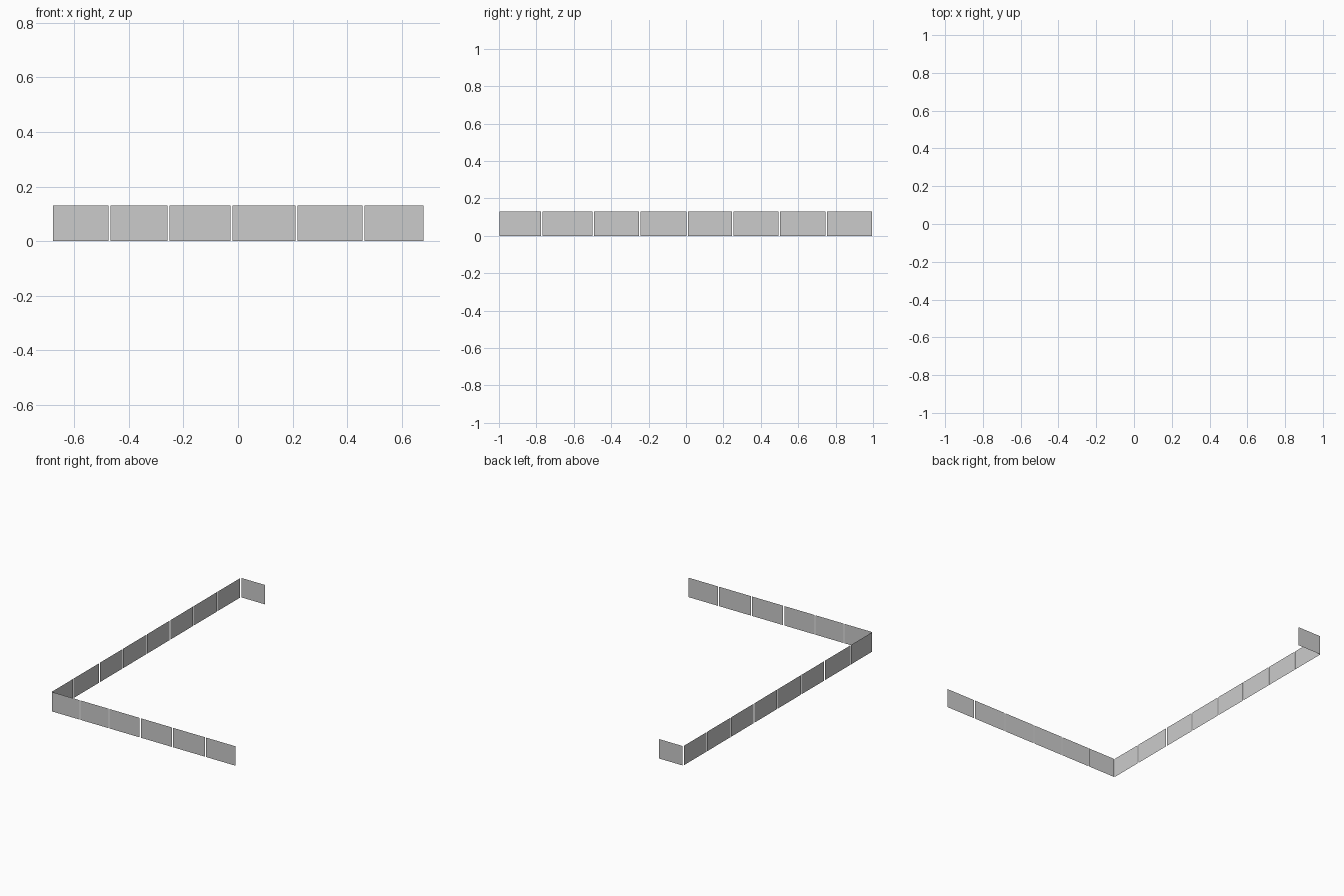
import bpy

if "Cube" in bpy.data.objects:
    bpy.data.objects.remove(bpy.data.objects["Cube"])

H = 0.13            # panel height
X, Y = 0.68, 1.0    # half extents of the enclosure


def panel(name, a, b):
    """Thin upright sheet between two ground points."""
    me = bpy.data.meshes.new(name)
    verts = [(*a, 0), (*b, 0), (*b, H), (*a, H)]
    me.from_pydata(verts, [], [(0, 1, 2, 3)])
    bpy.context.collection.objects.link(bpy.data.objects.new(name, me))


# Front row of panels, facing -y
front = [(-0.678, -0.474), (-0.467, -0.258), (-0.25, -0.028),
         (-0.02, 0.21), (0.217, 0.456), (0.463, X)]
for i, (s, e) in enumerate(front):
    panel(f"front_panel_{i + 1}", (s, -Y), (e, -Y))

# Left row of panels, facing -x
left = [(-0.998, -0.775), (-0.767, -0.5), (-0.491, -0.25), (-0.243, 0.002),
        (0.01, 0.247), (0.255, 0.495), (0.503, 0.747), (0.753, 0.994)]
for i, (s, e) in enumerate(left):
    panel(f"left_panel_{i + 1}", (-X, e), (-X, s))

# Single short return panel at the back corner
panel("back_panel", (-0.5, Y), (-0.675, Y))
